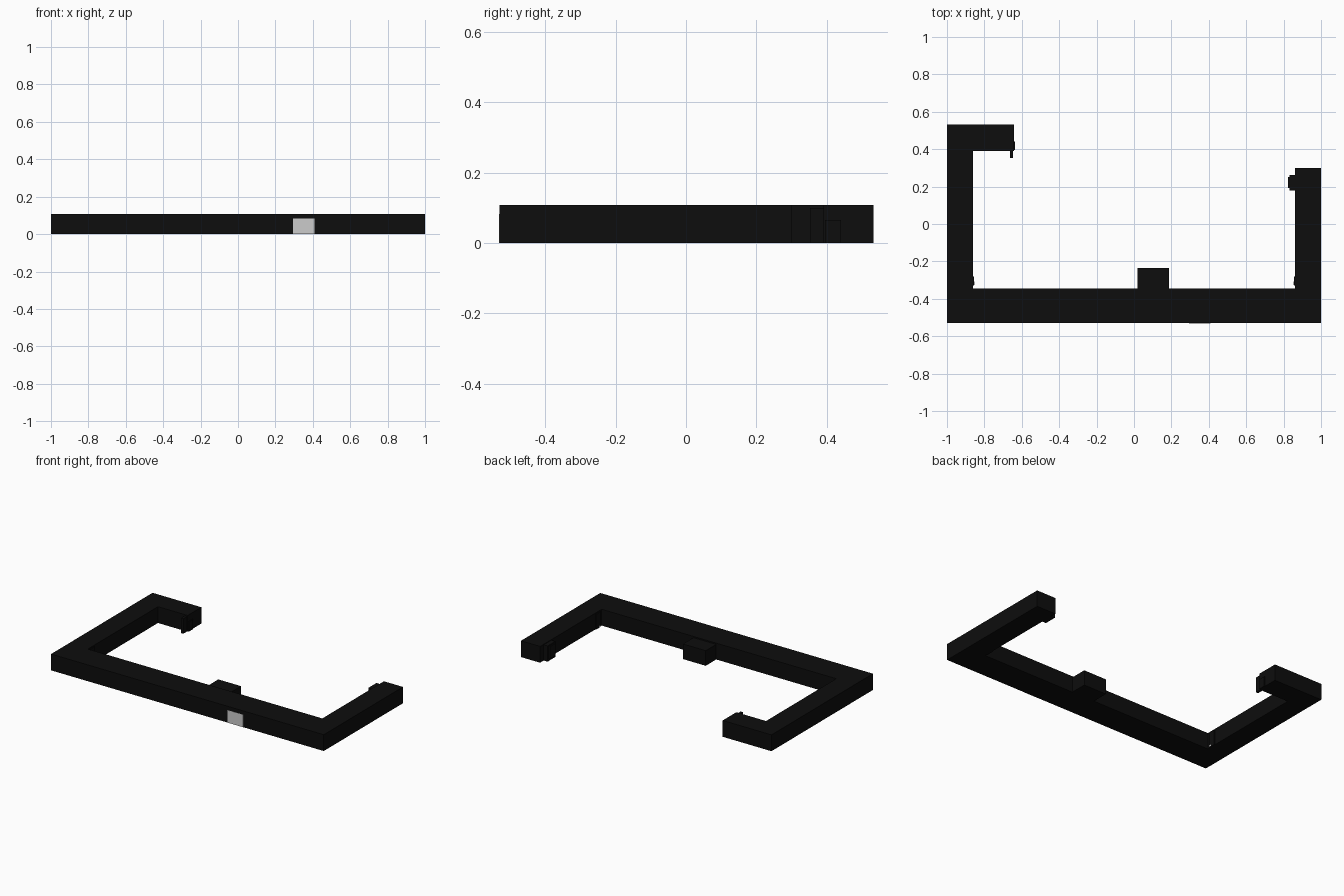
import bpy
import bmesh

cube = bpy.data.objects.get("Cube")
if cube:
    bpy.data.objects.remove(cube, do_unlink=True)


def material(name, value):
    m = bpy.data.materials.new(name)
    m.use_nodes = True
    colour = (value, value, value, 1)
    m.diffuse_color = colour
    m.node_tree.nodes["Principled BSDF"].inputs["Base Color"].default_value = colour
    return m


black = material("matte black", 0.004)
grey = material("light grey", 0.6)
H = 0.108


def outline(name, points, z0, z1, mat):
    """Extrude a flat plan outline between two heights."""
    bm = bmesh.new()
    face = bm.faces.new([bm.verts.new((x, y, z0)) for x, y in points])
    out = bmesh.ops.extrude_face_region(bm, geom=[face])
    top = [v for v in out["geom"] if isinstance(v, bmesh.types.BMVert)]
    bmesh.ops.translate(bm, verts=top, vec=(0, 0, z1 - z0))
    bmesh.ops.recalc_face_normals(bm, faces=bm.faces)
    mesh = bpy.data.meshes.new(name)
    bm.to_mesh(mesh)
    bm.free()
    mesh.materials.append(mat)
    ob = bpy.data.objects.new(name, mesh)
    bpy.context.collection.objects.link(ob)
    return ob


def box(name, x, y, z, mat=black):
    corners = [(x[0], y[0]), (x[1], y[0]), (x[1], y[1]), (x[0], y[1])]
    return outline(name, corners, z[0], z[1], mat)


# Continuous frame: front bar, short left arm, hooked right arm
outline("frame", [(-1, -0.53), (1, -0.53), (1, 0.3), (0.86, 0.3),
                  (0.86, -0.345), (-0.86, -0.345), (-0.86, 0.39),
                  (-0.642, 0.39), (-0.642, 0.533), (-1, 0.533)], 0, H, black)

# Block behind the front bar
box("rear_block", (0.02, 0.187), (-0.35, -0.235), (0, 0.1))

# Pale plate on the front face
box("front_plate", (0.295, 0.41), (-0.531, -0.529), (0, 0.083), grey)

# Latch at the hook end
box("latch_pin", (-0.664, -0.647), (0.352, 0.392), (0, 0.1))
box("latch_plate", (-0.66, -0.637), (0.395, 0.44), (0, 0.065))

# Stepped catch on the short arm
box("catch_base", (0.832, 0.865), (0.18, 0.262), (0, H - 0.004))
box("catch_face", (0.824, 0.84), (0.192, 0.25), (0.015, H - 0.012))

# Thin hinge strips and pale contacts in the inner corners
for side, label in ((1, "left"), (-1, "right")):
    strip = sorted((side * 0.855, side * 0.862))
    dot = sorted((side * 0.853, side * 0.862))
    box(label + "_hinge_strip", strip, (-0.328, -0.28), (0, 0.1))
    box(label + "_contact", dot, (-0.325, -0.308), (0.002, 0.012), grey)
